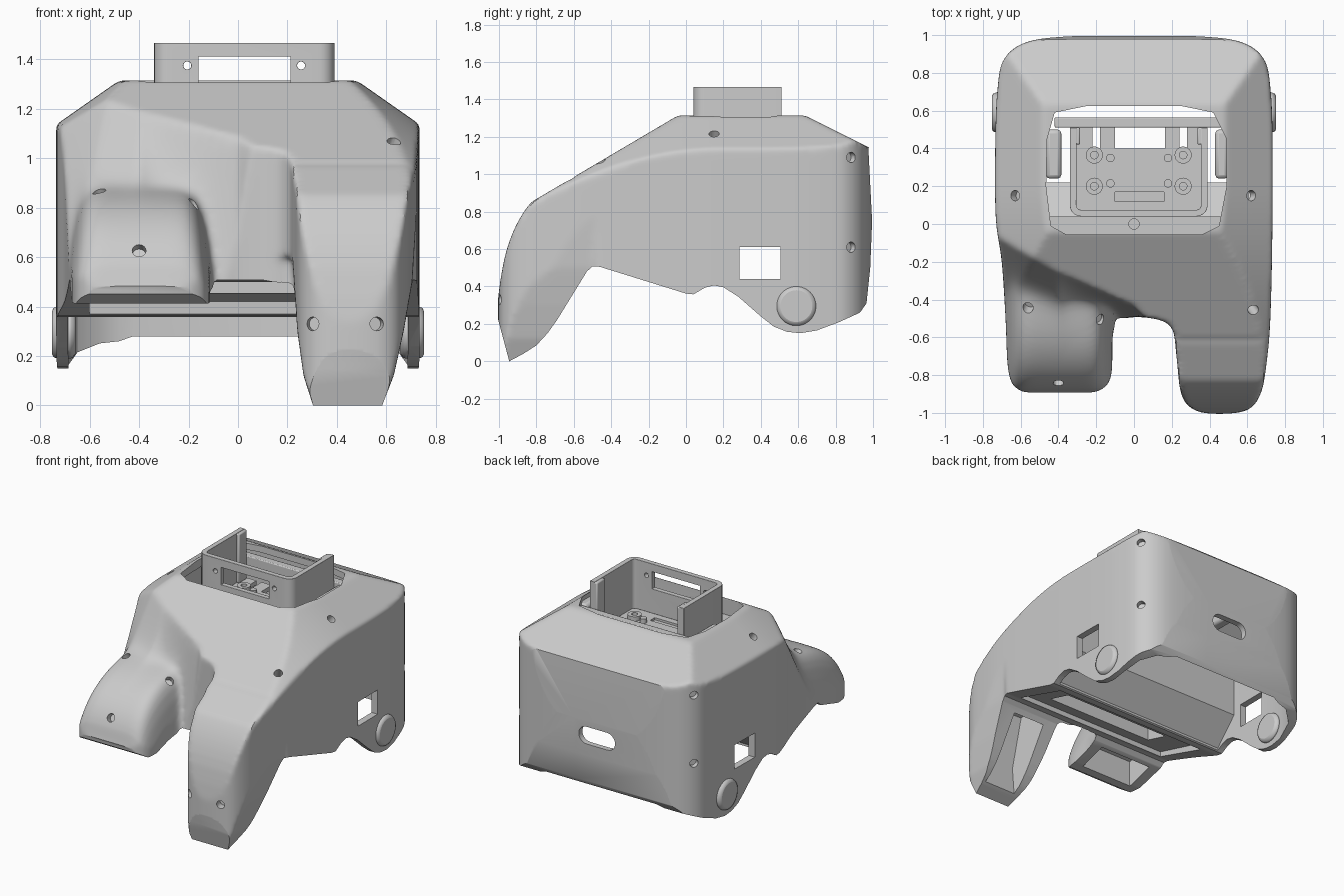
import bpy, bmesh, math
from mathutils import Vector

old = bpy.data.objects.get("Cube")
if old:
    bpy.data.objects.remove(old, do_unlink=True)

grey = bpy.data.materials.new("light_grey")
grey.use_nodes = True
grey.diffuse_color = (0.6, 0.6, 0.6, 1)
grey.node_tree.nodes["Principled BSDF"].inputs["Base Color"].default_value = grey.diffuse_color


# ---------- helpers ----------
def add(name, bm):
    bmesh.ops.recalc_face_normals(bm, faces=bm.faces)
    mesh = bpy.data.meshes.new(name)
    bm.to_mesh(mesh)
    bm.free()
    ob = bpy.data.objects.new(name, mesh)
    mesh.materials.append(grey)
    bpy.context.collection.objects.link(ob)
    return ob


def rounded(pts, steps=4):
    """Closed smooth outline through the given points."""
    out, n = [], len(pts)
    for i in range(n):
        a, b, c, d = (Vector(pts[(i + k) % n]) for k in (-1, 0, 1, 2))
        for s in range(steps):
            t = s / steps
            out.append((2 * b + (c - a) * t + (2 * a - 5 * b + 4 * c - d) * t * t
                        + (3 * b - a - 3 * c + d) * t ** 3) / 2)
    return out


def prism(name, pts, axis, lo, hi):
    """Extrude an outline along x, y or z."""
    place = {"x": lambda p, h: (h, p[0], p[1]),
             "y": lambda p, h: (p[0], h, p[1]),
             "z": lambda p, h: (p[0], p[1], h)}[axis]
    bm = bmesh.new()
    rings = [[bm.verts.new(place(p, h)) for p in pts] for h in (lo, hi)]
    bm.faces.new(rings[0])
    bm.faces.new(rings[1])
    for i in range(len(pts)):
        j = (i + 1) % len(pts)
        bm.faces.new((rings[0][i], rings[0][j], rings[1][j], rings[1][i]))
    bm.normal_update()
    bmesh.ops.triangulate(bm, faces=[f for f in bm.faces if len(f.verts) > 4])
    return add(name, bm)


def box(name, x, y, z):
    return prism(name, [(x[0], y[0]), (x[1], y[0]), (x[1], y[1]), (x[0], y[1])], "z", *z)


def rod(name, pos, direction, r, depth, sides=24):
    bm = bmesh.new()
    bmesh.ops.create_cone(bm, cap_ends=True, segments=sides, radius1=r, radius2=r, depth=depth)
    rot = Vector(direction).to_track_quat("Z", "Y").to_matrix()
    bmesh.ops.rotate(bm, matrix=rot, verts=bm.verts)
    bmesh.ops.translate(bm, vec=pos, verts=bm.verts)
    return add(name, bm)


def bake(ob):
    dg = bpy.context.evaluated_depsgraph_get()
    mesh = bpy.data.meshes.new_from_object(ob.evaluated_get(dg))
    ob.modifiers.clear()
    ob.data = mesh


def combine(ob, op, *tools):
    for tool in tools:
        m = ob.modifiers.new("cut", "BOOLEAN")
        m.operation, m.object, m.solver = op, tool, "MANIFOLD"
        bake(ob)
        bpy.data.objects.remove(tool, do_unlink=True)


def finish(ob, bevel=0):
    if bevel:
        m = ob.modifiers.new("soft_edges", "BEVEL")
        m.width, m.segments, m.limit_method = bevel, 2, "ANGLE"
    bpy.ops.object.select_all(action="DESELECT")
    ob.select_set(True)
    bpy.context.view_layer.objects.active = ob
    bpy.ops.object.shade_smooth_by_angle(angle=math.radians(32))


# ---------- upper surface of the shell ----------
CREASE = [(-0.9, 0.0), (-0.72, -0.07), (-0.4, -0.25), (0, -0.44), (0.2, -0.64), (0.27, -1.2), (1, -2)]


def crease(x):
    for (xa, ya), (xb, yb) in zip(CREASE, CREASE[1:]):
        if x <= xb:
            return ya + (yb - ya) * (x - xa) / (xb - xa)


def height(x, y):
    side = 1.14 - 0.3 * max(0, 0.2 - y) ** 2 + 0.7 * (0.73 - abs(x))
    base = min(1.315, 1.31 + 0.59 * (y + 0.05), side, 1.145 + 0.5 * (0.975 - y))
    if y < -0.6:  # long leg curls down at the front
        base = min(base, 0.3 + 0.67 * math.sqrt(max(0, 1 - ((y + 0.6) / 0.4) ** 2)))
    d = crease(x) - y
    if d <= 0:
        return base
    # hollow beside the shoulder, running into the raised leg
    k = 1.6 + 5.4 * min(1, max(0, (x + 0.4) / 0.4))
    u = min(1, max(0, (-0.3 - y) / 0.595))
    leg = 0.42 + 0.44 * math.sqrt(1 - u ** 2.5) - 0.3 * (abs(x + 0.395) / 0.285) ** 8
    wall, leg = max(base - k * d, 0.1), max(leg, 0.1)
    return min(base, (wall + leg + math.hypot(wall - leg, 0.13)) / 2)


bm = bmesh.new()
bmesh.ops.create_grid(bm, x_segments=84, y_segments=104, size=1)
for v in bm.verts:
    v.co.x *= 0.8
    v.co.y *= 1.03
low = bmesh.ops.extrude_face_region(bm, geom=bm.faces[:])["geom"]
low = {v for v in low if isinstance(v, bmesh.types.BMVert)}
for v in bm.verts:
    v.co.z = -0.15 if v in low else height(v.co.x, v.co.y)
shell = add("body_shell", bm)

# plan outline: rounded back, long left leg, short raised right leg
plan = [(0, 1), (0.4, 0.99), (0.59, 0.955), (0.69, 0.87), (0.72, 0.74), (0.733, 0.5), (0.733, 0),
        (0.722, -0.5), (0.7, -0.75), (0.67, -0.9), (0.6, -0.985), (0.45, -1.005), (0.32, -0.985), (0.25, -0.9),
        (0.225, -0.7), (0.2, -0.55), (0.1, -0.5), (-0.05, -0.5), (-0.11, -0.57), (-0.12, -0.8),
        (-0.18, -0.88), (-0.3, -0.9), (-0.5, -0.9), (-0.615, -0.875), (-0.665, -0.78), (-0.68, -0.5),
        (-0.7, -0.2), (-0.733, 0.05), (-0.733, 0.5), (-0.72, 0.74), (-0.69, 0.87), (-0.59, 0.955), (-0.4, 0.99)]
combine(shell, "INTERSECT", prism("plan", rounded(plan), "z", -0.2, 1.6))
combine(shell, "DIFFERENCE",
        prism("leg_outer_taper", [(0.73, 0.9), (0.705, 0.5), (0.67, 0.3), (0.63, 0.12), (0.575, -0.02),
                                  (0.575, -0.2), (0.9, -0.2), (0.9, 0.9)], "y", -1.2, -0.48),
        prism("leg_inner_taper", [(0.22, 0.6), (0.24, 0.3), (0.265, 0.12), (0.31, -0.02),
                                  (0.31, -0.2), (0.15, -0.2), (0.15, 0.6)], "y", -1.2, -0.51))

# blend everything into one soft skin
m = shell.modifiers.new("skin", "REMESH")
m.mode, m.voxel_size = "VOXEL", 0.014
m = shell.modifiers.new("soften", "SMOOTH")
m.factor, m.iterations = 0.5, 8
bake(shell)

# crisp underside and back contour
rear = [(-0.53, 0.48), (-0.5, 0.508), (-0.46, 0.505), (0.0, 0.362), (0.04, 0.358), (0.1, 0.393), (0.15, 0.406),
        (0.2, 0.396), (0.28, 0.345), (0.4, 0.24), (0.47, 0.185), (0.54, 0.158), (0.61, 0.15), (0.7, 0.165),
        (0.82, 0.21), (0.93, 0.26), (0.965, 0.31), (0.985, 0.5), (0.995, 0.75), (0.975, 1.14),
        (1.1, 1.2), (1.1, -0.3)]
left_leg = [(-1.2, -0.3), (-1.2, 0.28), (-1.02, 0.28), (-0.985, 0.15), (-0.945, 0), (-0.87, 0.04),
            (-0.8, 0.085), (-0.74, 0.15), (-0.69, 0.22)]
right_leg = [(-1.2, -0.3), (-1.2, 0.5), (-0.9, 0.5), (-0.88, 0.45), (-0.82, 0.412), (-0.74, 0.415)]
combine(shell, "DIFFERENCE",
        prism("left_under", left_leg + rear, "x", 0.18, 1),
        prism("right_under", right_leg + rear, "x", -1, 0.18))

# ---------- hollow interior ----------
cavity = prism("cavity", [(0.05, -0.2), (0.05, 0.38), (0.22, 0.56), (0.22, 0.95), (0.04, 1.05), (0.04, 1.27),
                          (0.62, 1.27), (0.93, 1.11), (0.955, 0.7), (0.93, -0.2)], "x", -0.9, 0.9)
combine(cavity, "INTERSECT",
        prism("cavity_front", [(-0.69, -0.3), (0.69, -0.3), (0.69, 1.11), (0.44, 1.27),
                               (-0.44, 1.27), (-0.69, 1.11)], "y", -0.5, 1.2),
        prism("cavity_plan", [(-0.69, -0.1), (0.69, -0.1), (0.685, 0.7), (0.65, 0.83), (0.56, 0.91), (0.4, 0.95),
                              (-0.4, 0.95), (-0.56, 0.91), (-0.65, 0.83), (-0.685, 0.7)], "z", -0.3, 1.5))
opening = [(-0.36, -0.055), (0.36, -0.055), (0.45, -0.01), (0.49, 0.2), (0.49, 0.45), (0.42, 0.59),
           (0.25, 0.625), (-0.25, 0.625), (-0.42, 0.59), (-0.46, 0.45), (-0.465, 0.2), (-0.44, -0.01)]
slot = [(sx * 0.08 + 0.062 * math.cos(a), 0.645 + 0.062 * math.sin(a))
        for sx, start in ((1, -90), (-1, 90)) for a in (math.radians(start + 20 * i) for i in range(10))]
combine(shell, "DIFFERENCE", cavity,
        prism("top_opening", opening, "z", 1.19, 1.6),
        prism("back_slot", slot, "y", 0.8, 1.2),
        box("side_windows", (-1, 1), (0.285, 0.505), (0.44, 0.61)),
        # pockets under the legs and belly
        prism("left_pocket", [(-0.84, -0.1), (-0.87, 0.25), (-0.78, 0.6), (-0.55, 0.65), (-0.55, 0.2)],
              "x", 0.33, 0.58),
        prism("right_pocket", [(-0.76, 0.3), (-0.76, 0.6), (-0.56, 0.64), (-0.56, 0.3)], "x", -0.6, -0.19),
        prism("belly_recess", [(-0.44, 0.3), (-0.44, 0.535), (-0.03, 0.42), (-0.02, 0.3)], "x", -0.6, 0.62),
        prism("belly_slot", [(-0.33, 0.3), (-0.33, 0.7), (-0.15, 0.7), (-0.15, 0.3)], "x", -0.4, 0.45))

# screw holes
holes = [((0.62, 0.15, 1.215), (0.57, 0, 0.82)), ((-0.63, 0.15, 1.21), (-0.57, 0, 0.82)),
         ((0.62, -0.44, 1.04), (0.35, -0.45, 0.85)), ((-0.56, -0.44, 0.86), (-0.2, -0.5, 0.85)),
         ((-0.17, -0.51, 0.83), (0.5, -0.3, 0.8)), ((-0.4, -0.85, 0.63), (0, -0.9, 0.45)),
         ((0.3, -0.98, 0.33), (-0.3, -0.95, 0)), ((0.56, -0.99, 0.33), (0.2, -0.95, 0)),
         ((0, 0, 1.19), (0, 0, 1))]
holes += [((s * 0.69, 0.89, z), (s * 0.8, 0.6, 0)) for s in (-1, 1) for z in (0.61, 1.09)]
combine(shell, "DIFFERENCE", *[rod("hole", p, d, 0.028, 0.1, 16) for p, d in holes])
finish(shell)

# ---------- hip discs ----------
for side, s in (("left", 1), ("right", -1)):
    finish(rod(side + "_hip_disc", (s * 0.705, 0.59, 0.295), (s, 0, 0), 0.105, 0.095, 48), 0.02)


# ---------- neck bracket: a U open to the back ----------
def u_outline(t):
    x0, x1, y0, r = -0.34 + t, 0.39 - t, 0.04 + t, 0.06 - t
    arcs = [(x0 + r, 180), (x1 - r, 270)]
    bend = [(cx + r * math.cos(math.radians(a + i * 18)), y0 + r + r * math.sin(math.radians(a + i * 18)))
            for cx, a in arcs for i in range(6)]
    return [(x0, 0.51)] + bend + [(x1, 0.51)]


bracket = prism("neck_bracket", u_outline(0) + u_outline(0.035)[::-1], "z", 1.12, 1.467)
combine(bracket, "DIFFERENCE",
        box("neck_slot", (-0.16, 0.213), (-0.1, 0.2), (1.29, 1.412)),
        *[rod("neck_hole", (x, 0.05, 1.375), (0, 1, 0), 0.016, 0.2) for x in (-0.205, 0.255)])
finish(bracket, 0.006)
for name, x in (("right_end_post", (-0.338, -0.285)), ("left_end_post", (0.335, 0.388))):
    finish(box(name, x, (0.42, 0.51), (1.12, 1.465)), 0.008)

# ---------- mounting plate, bosses and supports ----------
plate = box("mounting_plate", (-0.31, 0.36), (0.07, 0.52), (1.09, 1.12))
combine(plate, "DIFFERENCE",
        box("plate_gap", (-0.1, 0.165), (0.4, 0.51), (1, 1.2)),
        *[box("plate_notch", x, (0.4, 0.6), (1, 1.2)) for x in ((-0.22, -0.18), (0.24, 0.28))],
        box("plate_tray", (-0.1, 0.16), (0.12, 0.17), (1.105, 1.2)))
finish(plate)
for x in (-0.21, 0.26):
    for y in (0.2, 0.365):
        boss = rod("plate_boss", (x, y, 1.13), (0, 0, 1), 0.045, 0.04)
        combine(boss, "DIFFERENCE", rod("bore", (x, y, 1.13), (0, 0, 1), 0.02, 0.1))
        finish(boss)
for x in (-0.125, 0.18):
    for y in (0.215, 0.35):
        finish(rod("plate_stud", (x, y, 1.13), (0, 0, 1), 0.022, 0.04))
finish(box("rear_cross_bar", (-0.42, 0.46), (0.51, 0.565), (1.2, 1.28)), 0.006)
for name, x in (("right_lug", (-0.465, -0.385)), ("left_lug", (0.43, 0.5))):
    finish(box(name, x, (0.24, 0.5), (1.08, 1.28)), 0.02)
